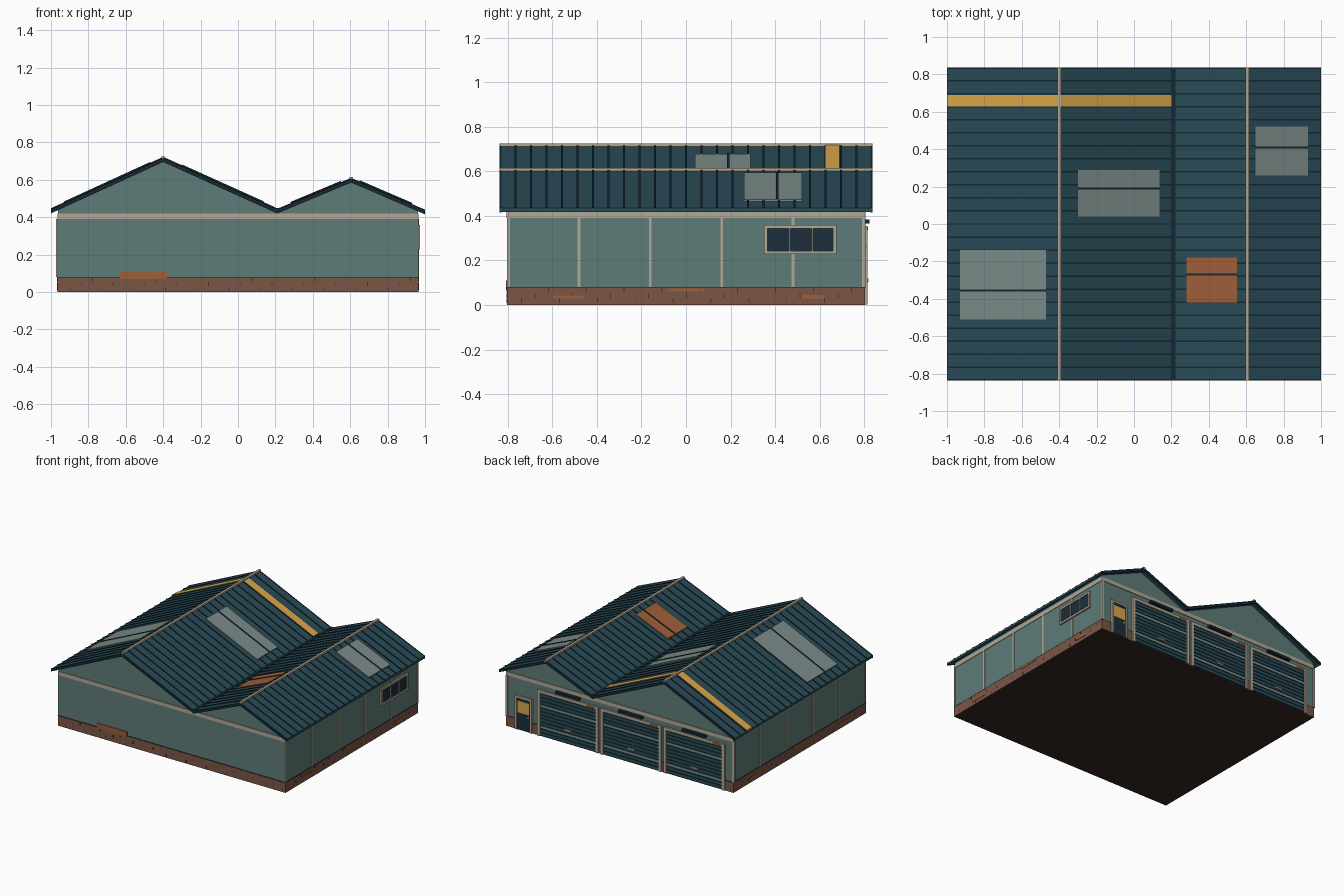
import bpy, bmesh

if "Cube" in bpy.data.objects:
    bpy.data.objects.remove(bpy.data.objects["Cube"])


def mat(name, hexcode):
    m = bpy.data.materials.new(name)
    rgb = [(int(hexcode[i:i + 2], 16) / 255) ** 2.2 for i in (0, 2, 4)]
    m.diffuse_color = (*rgb, 1)
    m.use_nodes = True
    m.node_tree.nodes["Principled BSDF"].inputs["Base Color"].default_value = m.diffuse_color
    return m


WALL = mat("wall_paint", "5f7b78")
ROOF = mat("roof_sheet", "2d4c57")
DARK = mat("dark_metal", "1a2d35")
TRIM = mat("pale_trim", "b0a692")
BRICK = mat("brick", "7a5748")
BRICK_DARK = mat("brick_joint", "4a352d")
RUST = mat("rust", "9c5f3c")
YELLOW = mat("yellow", "d6a44c")
GREY = mat("grey_sheet", "7a8987")
GLASS = mat("glass", "22323f")
FLOOR = mat("floor_brown", "382a24")


def build(name, material, parts):
    """One object from prisms: each part is (xz profile, y0, y1)."""
    bm = bmesh.new()
    for profile, y0, y1 in parts:
        a = [bm.verts.new((x, y0, z)) for x, z in profile]
        b = [bm.verts.new((x, y1, z)) for x, z in profile]
        bm.faces.new(a)
        bm.faces.new(b[::-1])
        n = len(a)
        for i in range(n):
            bm.faces.new((a[i], b[i], b[(i + 1) % n], a[(i + 1) % n]))
    bmesh.ops.recalc_face_normals(bm, faces=bm.faces)
    me = bpy.data.meshes.new(name)
    bm.to_mesh(me)
    bm.free()
    me.materials.append(material)
    ob = bpy.data.objects.new(name, me)
    bpy.context.collection.objects.link(ob)
    return ob


def box(x0, x1, y0, y1, z0, z1):
    return [(x0, z0), (x1, z0), (x1, z1), (x0, z1)], y0, y1


def frame(x0, x1, z0, z1, w, y0, y1, sill=True):
    parts = [box(x0, x0 + w, y0, y1, z0, z1), box(x1 - w, x1, y0, y1, z0, z1),
             box(x0 + w, x1 - w, y0, y1, z1 - w, z1)]
    if sill:
        parts.append(box(x0 + w, x1 - w, y0, y1, z0, z0 + w))
    return parts


# Roof line and strips that lie on it
LINE = [(-1, .44), (-.4, .715), (.21, .44), (.605, .605), (1, .435)]


def roof_z(x):
    for (xa, za), (xb, zb) in zip(LINE, LINE[1:]):
        if x <= xb:
            return za + (zb - za) * (x - xa) / (xb - xa)
    return LINE[-1][1]


def on_slope(xa, xb, y0, y1, lo, hi):
    za, zb = roof_z(xa), roof_z(xb)
    return [(xa, za + lo), (xb, zb + lo), (xb, zb + hi), (xa, za + hi)], y0, y1


# Walls with both gables
X, Y = .962, .8
build("walls", WALL, [([(-X, .01), (X, .01)] + [
    (x, roof_z(x) - .012) for x in (X, .605, .21, -.4, -X)], -Y, Y)])
build("floor_slab", FLOOR, [box(-X, X, -Y, Y, 0, .01)])

# Brick plinth and its joints
P = .004
build("plinth", BRICK, [box(-X - P, X + P, -Y - P, Y + P, .001, .078)])
joints = [box(-X - P - .001, X + P + .001, -Y - P - .001, Y + P + .001, .076, .08)]
for row, z in enumerate((.008, .032, .056)):
    for i in range(11):
        x = -.9 + .17 * i + .06 * row
        if x < .95:
            joints.append(box(x, x + .004, -Y - P - .001, -Y, z, z + .02))
    for i in range(9):
        y = -.74 + .17 * i + .06 * row
        joints.append(box(-X - P - .001, X + P + .001, y, y + .004, z, z + .02))
build("plinth_joints", BRICK_DARK, joints)

# Weathered patches on the plinth and front wall
build("rust_patches", RUST, [box(-.63, -.38, -Y - .007, -Y, .07, .11)] + [
    box(s * X, s * (X + .007), y0, y1, z0, z1) for s in (-1, 1)
    for y0, y1, z0, z1 in ((-.6, -.46, .028, .043), (.52, .62, .026, .044), (-.08, .08, .06, .074))])

# Wall band, corner posts and side battens
build("wall_band", TRIM, [box(-X - .004, X + .004, -Y - .005, Y + .005, .39, .419)])
build("side_battens", TRIM, [
    box(s * X, s * (X + .004), y - .006, y + .006, .08, .39)
    for s in (-1, 1) for y in (-.797, -.48, -.16, .16, .48, .797)])
build("back_corner_posts", TRIM, [
    box(s * X - .012, s * X + .005, Y - .008, Y + .006, .08, .39) for s in (-1, 1)])

# Side window with three panes
wx = X + .003
build("window_glass", GLASS, [box(X, wx + .002, .36, .665, .235, .35)])
build("window_frame", TRIM, [box(X, wx + .009, *r) for r in (
    (.35, .675, .228, .243), (.35, .675, .343, .358), (.35, .365, .243, .343),
    (.66, .675, .243, .343), (.462, .469, .243, .343), (.564, .571, .243, .343))])

# Folded roof sheet, with seams, valley gutter and ridge caps
build("roof", ROOF, [on_slope(a[0], b[0], -.835, .835, -.018, 0)
                     for a, b in zip(LINE, LINE[1:])])
STEP = 1.67 / 24
build("roof_seams", DARK, [on_slope(a[0], b[0], y - .004, y + .004, -.002, .005)
                           for k in range(1, 24) for y in [-.835 + STEP * k]
                           for a, b in zip(LINE, LINE[1:])])
build("roof_edge_trim", DARK, [on_slope(a[0], b[0], s * .829, s * .837, -.02, .002)
                               for s in (-1, 1) for a, b in zip(LINE, LINE[1:])])
build("valley_gutter", DARK, [box(.198, .222, -.835, .835, .435, .448)])
build("ridge_caps", TRIM, [box(x - .009, x + .009, -.837, .837, z - .012, z + .01)
                           for x, z in (LINE[1], LINE[3])])

# Replacement sheets and the painted stripe
SHEETS = [("left_roof_sheet", GREY, -.93, -.47, -.51, -.14, -.355),
          ("middle_roof_sheet", GREY, -.3, .135, .04, .29, .19),
          ("rusty_roof_sheet", RUST, .28, .55, -.42, -.18, -.27),
          ("right_roof_sheet", GREY, .65, .93, .26, .52, .41)]
for name, m, xa, xb, y0, y1, seam in SHEETS:
    build(name, m, [on_slope(xa, xb, y0, y1, 0, .008)])
    build(name + "_seam", DARK, [on_slope(xa, xb, seam - .005, seam + .005, .006, .012)])
build("roof_stripe", YELLOW, [on_slope(-1, -.41, .627, .69, 0, .008),
                              on_slope(-.39, .2, .627, .69, 0, .008)])

# Three roller doors on the back wall
for n, cx in enumerate((.435, -.1, -.637)):
    tag = f"_{n + 1}"
    x0, x1 = cx - .25, cx + .25
    build("roller_door_back" + tag, DARK, [box(x0, x1, Y, Y + .006, .002, .34)])
    slats = [box(x0 + .016, x1 - .016, Y, Y + .01, .01 + .027 * i, .03 + .027 * i)
             for i in range(12)]
    build("roller_slats" + tag, ROOF, slats)
    build("roller_light_slats" + tag, GREY, [
        box(x0 + .016, x1 - .016, Y, Y + .011, z, z + .016) for z in (.067, .229)])
    build("roller_frame" + tag, TRIM, frame(x0 - .008, x1 + .008, .002, .355, .022, Y, Y + .014, False))
    build("frame_rust" + tag, RUST, [box(x0 + .02, x0 + .09, Y, Y + .016, .337, .35)])
    build("door_handle" + tag, TRIM, [box(cx - .03, cx + .03, Y, Y + .018, .1, .112)])
    build("door_lamp" + tag, DARK, [box(cx - .1, cx + .1, Y, Y + .024, .366, .384)])

# Personnel door with its yellow panel
build("side_door", GLASS, [box(.75, .875, Y, Y + .008, .002, .25)])
build("side_door_frame", TRIM, frame(.74, .885, .002, .262, .015, Y, Y + .014, False))
build("side_door_panel", YELLOW, [box(.765, .862, Y, Y + .012, .135, .225)])
build("side_door_knob", TRIM, [box(.765, .777, Y, Y + .02, .105, .12)])
